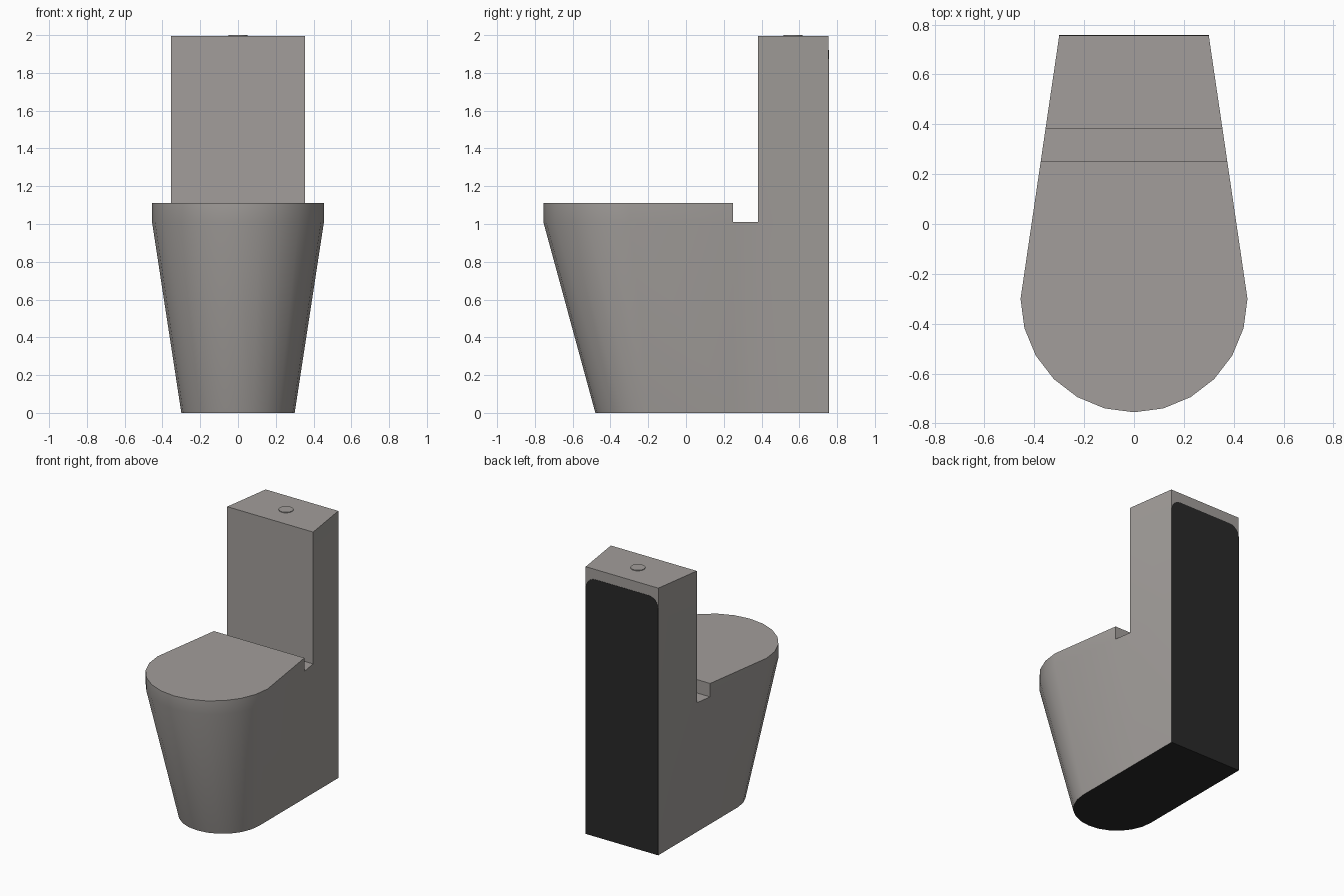
import bpy, bmesh, math

if "Cube" in bpy.data.objects:
    bpy.data.objects.remove(bpy.data.objects["Cube"])


def material(name, rgb):
    m = bpy.data.materials.new(name)
    m.diffuse_color = (*rgb, 1)
    m.use_nodes = True
    m.node_tree.nodes["Principled BSDF"].inputs["Base Color"].default_value = m.diffuse_color
    return m


grey = material("warm_grey", (0.36, 0.34, 0.325))
black = material("dark_underside", (0.022, 0.022, 0.022))

BACK, TANK_Y, LID_Y = 0.755, 0.38, 0.25
RIM_Z, LID_Z, TANK_Z = 1.01, 1.11, 1.995


def finish(bm, name, mats):
    bmesh.ops.recalc_face_normals(bm, faces=bm.faces)
    me = bpy.data.meshes.new(name)
    bm.to_mesh(me)
    bm.free()
    ob = bpy.data.objects.new(name, me)
    bpy.context.collection.objects.link(ob)
    for m in mats:
        me.materials.append(m)
    bpy.ops.object.select_all(action='DESELECT')
    ob.select_set(True)
    bpy.context.view_layer.objects.active = ob
    bpy.ops.object.shade_smooth_by_angle(angle=math.radians(35))
    return ob


def outline(radius, cy):
    """Rounded-front plan, running from back right round the front to back left."""
    def side(y):
        t = (y - cy) / (BACK - cy)
        return radius + (0.30 - radius) * t
    right = [(side(y), y) for y in (BACK, TANK_Y, LID_Y)]
    arc = [(radius * math.cos(a), cy - radius * math.sin(a))
           for a in (math.pi * i / 12 for i in range(13))]
    return right + arc + [(-x, y) for x, y in reversed(right)]


# Body: tapered pedestal with lid and cistern rising from the same outline
bm = bmesh.new()
foot, rim = outline(0.30, -0.18), outline(0.455, -0.30)
n = len(rim)
B = [bm.verts.new((x, y, 0)) for x, y in foot]
M = [bm.verts.new((x, y, RIM_Z)) for x, y in rim]
L = {i: bm.verts.new((*rim[i], LID_Z)) for i in range(2, n - 2)}
T = {i: bm.verts.new((*rim[i], TANK_Z)) for i in (0, 1, n - 2, n - 1)}
for i in range(n):
    j = (i + 1) % n
    bm.faces.new((B[i], B[j], M[j], M[i]))            # pedestal wall
    for up in (L, T):                                 # lid and cistern walls
        if i in up and j in up:
            bm.faces.new((M[i], M[j], up[j], up[i]))
bm.faces.new((M[2], M[n - 3], L[n - 3], L[2]))        # lid back
bm.faces.new((M[1], M[n - 2], T[n - 2], T[1]))        # cistern front
bm.faces.new((M[1], M[2], M[n - 3], M[n - 2]))        # ledge
bm.faces.new(list(L.values()))                        # lid top
bm.faces.new(list(T.values()))                        # cistern top
bm.faces.new(B).material_index = 1                    # dark underside
finish(bm, "toilet_body", [grey, black])

# Dark back panel with rounded upper corners
bm = bmesh.new()
r, top = 0.08, 1.92
corner = [(0.30 - r + r * math.cos(a), top - r + r * math.sin(a))
          for a in (math.pi / 2 * i / 6 for i in range(7))]
right = [(0.30, 0)] + corner
pts = right + [(-x, z) for x, z in reversed(right)]
face = bm.faces.new([bm.verts.new((x, BACK - 0.001, z)) for x, z in pts])
ext = bmesh.ops.extrude_face_region(bm, geom=[face])
bmesh.ops.translate(bm, vec=(0, 0.003, 0),
                    verts=[v for v in ext["geom"] if isinstance(v, bmesh.types.BMVert)])
finish(bm, "back_panel", [black])

# Flush button
bm = bmesh.new()
bmesh.ops.create_cone(bm, cap_ends=True, segments=24, radius1=0.05, radius2=0.05, depth=0.01)
bmesh.ops.translate(bm, vec=(0, 0.567, 1.995), verts=bm.verts)
finish(bm, "flush_button", [grey])
